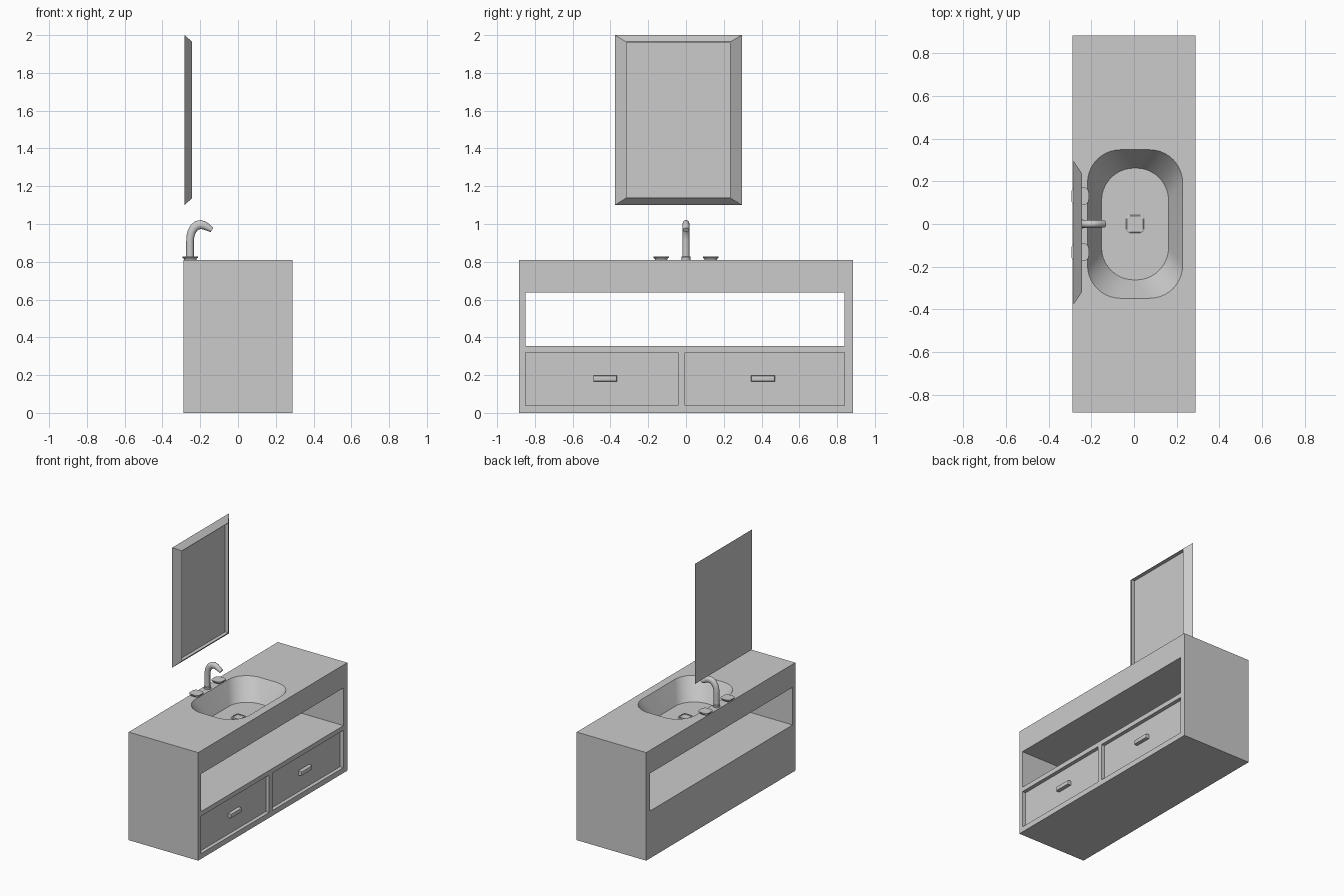
import bpy, bmesh
from math import sin, cos, pi
from mathutils import Vector

if "Cube" in bpy.data.objects:
    bpy.data.objects.remove(bpy.data.objects["Cube"])


def finish(name, bm):
    bmesh.ops.recalc_face_normals(bm, faces=bm.faces[:])
    me = bpy.data.meshes.new(name)
    bm.to_mesh(me)
    bm.free()
    ob = bpy.data.objects.new(name, me)
    bpy.context.collection.objects.link(ob)
    return ob


def box(name, x0, x1, y0, y1, z0, z1, bevel=0):
    bm = bmesh.new()
    bmesh.ops.create_cube(bm, size=1)
    bmesh.ops.scale(bm, vec=(x1 - x0, y1 - y0, z1 - z0), verts=bm.verts)
    bmesh.ops.translate(bm, vec=((x0 + x1) / 2, (y0 + y1) / 2, (z0 + z1) / 2), verts=bm.verts)
    if bevel:
        edges = [e for e in bm.edges if min(v.co.x for v in e.verts) > x1 - 1e-4]
        bmesh.ops.bevel(bm, geom=edges, offset=bevel, segments=2, profile=0.5, affect='EDGES')
    return finish(name, bm)


def loft(name, rings):
    """Closed skin through equal-length rings, capped at both ends."""
    bm = bmesh.new()
    rows = [[bm.verts.new(p) for p in r] for r in rings]
    n = len(rows[0])
    for a, b in zip(rows, rows[1:]):
        for i in range(n):
            bm.faces.new((a[i], a[(i + 1) % n], b[(i + 1) % n], b[i]))
    bm.faces.new(rows[0])
    bm.faces.new(rows[-1])
    return finish(name, bm)


def rounded(cx, cy, hx, hy, r, z, seg=10):
    """Rounded rectangle outline in the horizontal plane."""
    pts = []
    for k, (sx, sy) in enumerate(((1, 1), (-1, 1), (-1, -1), (1, -1))):
        for i in range(seg + 1):
            a = (k + i / seg) * pi / 2
            pts.append((cx + sx * (hx - r) + r * cos(a), cy + sy * (hy - r) + r * sin(a), z))
    return pts


def carve(ob, cutter):
    mod = ob.modifiers.new("cut", 'BOOLEAN')
    mod.object, mod.operation, mod.solver = cutter, 'DIFFERENCE', 'EXACT'
    cutter.hide_render = True
    bpy.context.view_layer.objects.active = ob
    bpy.ops.object.modifier_apply(modifier=mod.name)
    bpy.data.objects.remove(cutter)


# Cabinet with a shelf opening running right through it
X, Y, TOP = 0.288, 0.883, 0.81
cabinet = box("cabinet", -X, X, -Y, Y, 0, TOP)
carve(cabinet, box("shelf_cutter", -1, 1, -0.851, 0.838, 0.355, 0.637))

# Drawers set back in the front frame, each with a pull
for side, y0, y1, h in (("left", -0.851, -0.042, -0.428), ("right", -0.005, 0.838, 0.407)):
    carve(cabinet, box("drawer_cutter", X - 0.05, 1, y0, y1, 0.04, 0.32))
    box(side + "_drawer_front", X - 0.05, X - 0.028, y0, y1, 0.04, 0.32)
    box(side + "_drawer_pull", X - 0.028, X, h - 0.063, h + 0.063, 0.166, 0.198, 0.006)

# Basin sunk into the top, sloping to a flat floor
FLOOR = 0.66
slope = 0.02 / (TOP - FLOOR)
carve(cabinet, loft("basin_cutter", [
    rounded(0.005, 0, 0.157, 0.262, 0.152, FLOOR),
    rounded(0.005, 0, 0.223, 0.348, 0.155, TOP),
    rounded(0.005, 0, 0.223, 0.348, 0.155, TOP + 0.05)]))

# Drain with a raised rim
loft("drain", [rounded(0.005, 0, h, h, r, FLOOR + z, 5) for h, r, z in (
    (0.042, 0.018, -0.005), (0.042, 0.018, 0.005), (0.038, 0.016, 0.008),
    (0.032, 0.013, 0.008), (0.032, 0.013, 0.003))])

# Tap handles: shallow flared knobs either side of the spout
TX = -0.253
for side, y in (("left", -0.132), ("right", 0.131)):
    loft(side + "_tap_handle", [rounded(TX, y, h, h, r, TOP + z, 6) for h, r, z in (
        (0.031, 0.018, -0.002), (0.034, 0.02, 0.006), (0.041, 0.024, 0.012), (0.041, 0.024, 0.018))])

# Spout base collar
loft("spout_collar", [rounded(TX, 0, r, r, r * 0.95, TOP + z, 6) for r, z in (
    (0.023, -0.002), (0.023, 0.008), (0.025, 0.016), (0.018, 0.018))])

# Gooseneck spout: path x, z, in-plane radius, sideways radius
path = [(-0.254, 0.80, 0.020, 0.019), (-0.254, 0.91, 0.020, 0.019), (-0.252, 0.935, 0.021, 0.019),
        (-0.245, 0.960, 0.022, 0.019), (-0.233, 0.980, 0.023, 0.019), (-0.216, 0.993, 0.024, 0.019),
        (-0.197, 0.997, 0.024, 0.019), (-0.177, 0.992, 0.022, 0.018), (-0.158, 0.981, 0.018, 0.018),
        (-0.138, 0.968, 0.013, 0.017)]
rings = []
for i, (x, z, r, w) in enumerate(path):
    a, b = path[max(i - 1, 0)], path[min(i + 1, len(path) - 1)]
    t = Vector((b[0] - a[0], 0, b[1] - a[1])).normalized()
    nrm = Vector((-t.z, 0, t.x))
    rings.append([Vector((x, 0, z)) + nrm * r * cos(k * pi / 10) + Vector((0, w * sin(k * pi / 10), 0))
                  for k in range(20)])
loft("spout", rings)


# Mirror: bevelled frame tapering forward, with the glass set back inside it
def upright(x, y0, y1, z0, z1, inset=0):
    y0, y1, z0, z1 = y0 + inset, y1 - inset, z0 + inset, z1 - inset
    return [(x, y0, z0), (x, y1, z0), (x, y1, z1), (x, y0, z1)]


inner = (-0.318, 0.236, 1.137, 1.965)
loft("wall_mirror", [upright(-0.283, -0.376, 0.296, 1.1, 2.0), upright(-0.243, *inner),
                     upright(-0.243, *inner, inset=0.003), upright(-0.27, *inner, inset=0.003)])

# Smooth shading on the curved parts, edges kept sharp
bpy.ops.object.select_all(action='SELECT')
bpy.context.view_layer.objects.active = cabinet
bpy.ops.object.shade_smooth_by_angle()
